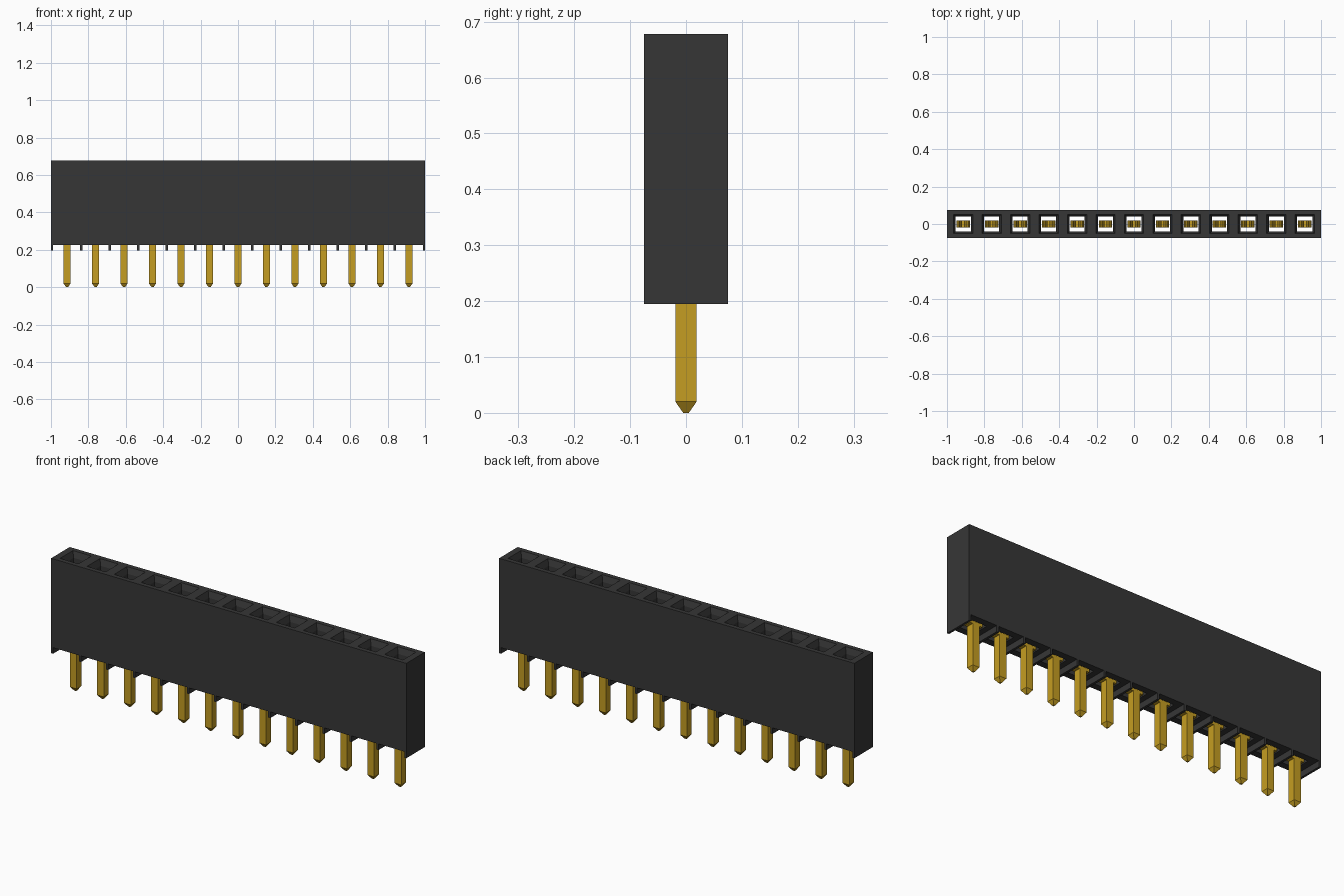
import bpy, bmesh

if "Cube" in bpy.data.objects:
    bpy.data.objects.remove(bpy.data.objects["Cube"])

COUNT, PITCH = 13, 0.1523
Y, Z_LOW, Z_BASE, Z_TOP = 0.075, 0.195, 0.226, 0.678
CENTRES = [(i - (COUNT - 1) / 2) * PITCH for i in range(COUNT)]


def material(name, rgb, rough, metal=0.0):
    m = bpy.data.materials.new(name)
    m.use_nodes = True
    m.diffuse_color = (*rgb, 1)
    p = m.node_tree.nodes["Principled BSDF"]
    p.inputs["Base Color"].default_value = (*rgb, 1)
    p.inputs["Roughness"].default_value = rough
    p.inputs["Metallic"].default_value = metal
    return m


black = material("black plastic", (0.037, 0.037, 0.037), 0.6)
gold = material("gold metal", (0.56, 0.34, 0.016), 0.4)


def finish(bm, name, mat):
    bmesh.ops.remove_doubles(bm, verts=bm.verts, dist=1e-5)
    bmesh.ops.recalc_face_normals(bm, faces=bm.faces)
    mesh = bpy.data.meshes.new(name)
    bm.to_mesh(mesh)
    bm.free()
    mesh.materials.append(mat)
    return mesh


def add(name, mesh, x=0.0):
    ob = bpy.data.objects.new(name, mesh)
    ob.location.x = x
    bpy.context.collection.objects.link(ob)
    return ob


def ring(bm, x0, x1, hy, z):
    return [bm.verts.new(c) for c in
            ((x0, -hy, z), (x1, -hy, z), (x1, hy, z), (x0, hy, z))]


def bridge(bm, a, b, skip=()):
    for k in range(4):
        if k not in skip:
            bm.faces.new((a[k], a[(k + 1) % 4], b[(k + 1) % 4], b[k]))


def box(bm, x0, x1, hy, z0, z1):
    a, b = ring(bm, x0, x1, hy, z0), ring(bm, x0, x1, hy, z1)
    bridge(bm, a, b)
    bm.faces.new(a)
    bm.faces.new(b)


# Housing: a row of cells, each with a through socket and chamfered mouth
bm = bmesh.new()
for i, c in enumerate(CENTRES):
    x0 = -1 if i == 0 else c - PITCH / 2
    x1 = 1 if i == COUNT - 1 else c + PITCH / 2
    rings = [ring(bm, x0, x1, Y, Z_BASE), ring(bm, x0, x1, Y, Z_TOP),
             ring(bm, c - 0.052, c + 0.052, 0.052, Z_TOP),
             ring(bm, c - 0.041, c + 0.041, 0.041, Z_TOP - 0.03),
             ring(bm, c - 0.041, c + 0.041, 0.041, Z_BASE)]
    # Leave out walls shared by neighbouring cells
    shared = [k for k, inner in ((3, i > 0), (1, i < COUNT - 1)) if inner]
    for k in range(5):
        bridge(bm, rings[k], rings[(k + 1) % 5], shared if k == 0 else ())
add("housing", finish(bm, "housing", black))

# Standoff ribs under the housing, at the ends and between the cells
bm = bmesh.new()
spans = [(-1, -0.989), (0.989, 1)]
spans += [(c + PITCH / 2 - 0.006, c + PITCH / 2 + 0.006) for c in CENTRES[:-1]]
for x0, x1 in spans:
    box(bm, x0, x1, Y, Z_LOW, Z_BASE)
add("standoff_ribs", finish(bm, "standoff_ribs", black))

# Solder pin: square post with a tapered tip
bm = bmesh.new()
post = [ring(bm, -w, w, w, z) for w, z in ((0.005, 0), (0.019, 0.02), (0.019, 0.235))]
bridge(bm, post[0], post[1])
bridge(bm, post[1], post[2])
bm.faces.new(post[0])
bm.faces.new(post[2])
pin = finish(bm, "pin", gold)

# Spring contact: a base plate with two leaves that pinch and flare
bm = bmesh.new()
box(bm, -0.036, 0.036, 0.019, 0.228, 0.242)
leaf = [(0.032, 0.235), (0.032, 0.32), (0.010, 0.49), (0.024, 0.56)]
for side in (-1, 1):
    rows = [ring(bm, side * x - 0.004, side * x + 0.004, 0.019, z) for x, z in leaf]
    for a, b in zip(rows, rows[1:]):
        bridge(bm, a, b)
    bm.faces.new(rows[0])
    bm.faces.new(rows[-1])
contact = finish(bm, "contact", gold)

for i, c in enumerate(CENTRES, 1):
    add(f"pin_{i}", pin, c)
    add(f"spring_contact_{i}", contact, c)
